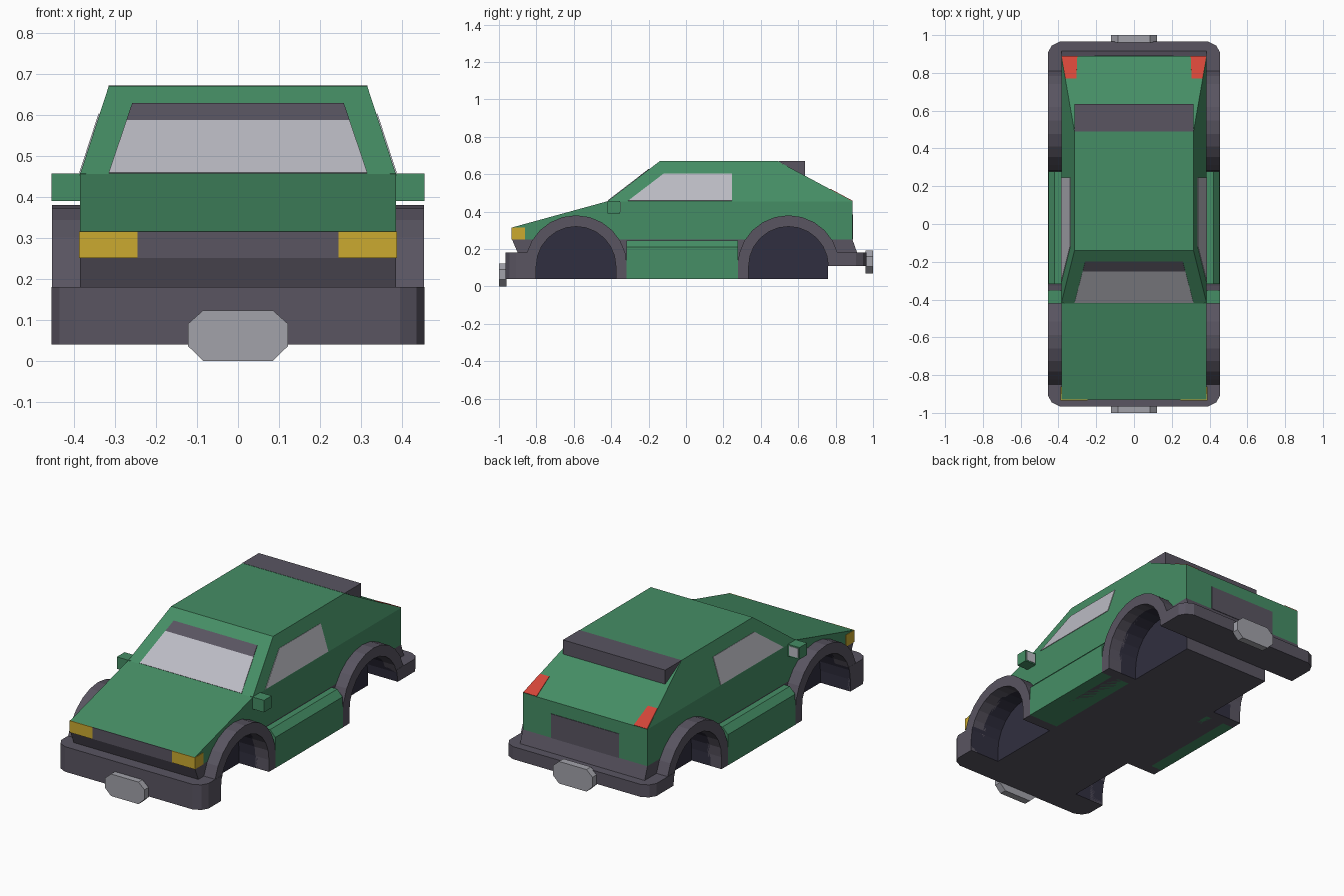
import bpy, bmesh, math
from mathutils import Vector

if "Cube" in bpy.data.objects:
    bpy.data.objects.remove(bpy.data.objects["Cube"])


def material(name, rgb):
    m = bpy.data.materials.new(name)
    m.diffuse_color = (*rgb, 1)
    m.use_nodes = True
    m.node_tree.nodes["Principled BSDF"].inputs["Base Color"].default_value = m.diffuse_color
    return m


GREEN = material("green_paint", (0.06, 0.27, 0.13))
TRIM = material("dark_trim", (0.10, 0.09, 0.12))
WELL = material("well_dark", (0.03, 0.028, 0.05))
GLASS = material("glass", (0.50, 0.50, 0.55))
AMBER = material("amber", (0.60, 0.40, 0.03))
RED = material("red", (0.65, 0.06, 0.04))
PLATE = material("plate_grey", (0.36, 0.36, 0.40))


def loft(name, a, b, mat):
    """Closed solid between two matching loops of points."""
    bm = bmesh.new()
    va = [bm.verts.new(p) for p in a]
    vb = [bm.verts.new(p) for p in b]
    bm.faces.new(va)
    bm.faces.new(vb[::-1])
    n = len(a)
    for i in range(n):
        j = (i + 1) % n
        bm.faces.new((va[j], va[i], vb[i], vb[j]))
    bmesh.ops.recalc_face_normals(bm, faces=bm.faces)
    me = bpy.data.meshes.new(name)
    bm.to_mesh(me)
    bm.free()
    me.materials.append(mat)
    ob = bpy.data.objects.new(name, me)
    bpy.context.collection.objects.link(ob)
    return ob


def prism(name, pts, axis, lo, hi, mat):
    """Extrude a 2D profile along one axis."""
    def place(p, t):
        return {"X": (t, *p), "Y": (p[0], t, p[1]), "Z": (*p, t)}[axis]
    return loft(name, [place(p, lo) for p in pts], [place(p, hi) for p in pts], mat)


def box(name, x, y, z, mat):
    pts = [(x[0], y[0]), (x[1], y[0]), (x[1], y[1]), (x[0], y[1])]
    return prism(name, pts, "Z", z[0], z[1], mat)


def panel(name, pts, mat, t=0.003):
    """Thin plate laid on a flat surface."""
    p = [Vector(q) for q in pts]
    n = (p[1] - p[0]).cross(p[2] - p[0]).normalized() * t
    return loft(name, [q - n for q in p], [q + n for q in p], mat)


def arc(cy, r):
    return [(cy - r * math.cos(math.pi * i / 12), 0.107 + r * math.sin(math.pi * i / 12))
            for i in range(13)]


def mirrored(pts, s):
    return [(s * p[0], *p[1:]) for p in pts]


# Lower body and chassis
body = prism("body", [(-0.93, 0.25), (-0.93, 0.315), (-0.42, 0.455), (0.89, 0.455), (0.89, 0.25)],
             "X", -0.385, 0.385, GREEN)
chassis = prism("chassis", [(-0.93, 0.25), (-0.90, 0.18), (-0.90, 0.04), (0.76, 0.04),
                            (0.76, 0.12), (0.90, 0.12), (0.915, 0.18), (0.89, 0.25)],
                "X", -0.385, 0.385, TRIM)

# Bumpers with chamfered corners
half = [(0.455, 0.91), (0.435, 0.945), (0.395, 0.965)]
corner = half + mirrored(half[::-1], -1)
front_bumper = prism("front_bumper", [(0.455, -0.70)] + [(x, -y) for x, y in corner] + [(-0.455, -0.70)],
                     "Z", 0.04, 0.18, TRIM)
rear_bumper = prism("rear_bumper", [(0.455, 0.72)] + corner + [(-0.455, 0.72)],
                    "Z", 0.11, 0.18, TRIM)

# Wheel wells cut out of the lower parts
WHEELS = {"front": -0.588, "rear": 0.548}
for end, cy in WHEELS.items():
    for s in (-1, 1):
        r = 0.213
        cutter = prism("well_cutter", [(cy - r, -0.1)] + arc(cy, r) + [(cy + r, -0.1)],
                       "X", s * 0.27, s * 0.6, WELL)
        cutter.hide_render = True
        for ob in (body, chassis, front_bumper if end == "front" else rear_bumper):
            mod = ob.modifiers.new("well", "BOOLEAN")
            mod.operation = "DIFFERENCE"
            mod.solver = "EXACT"
            mod.material_mode = "TRANSFER"
            mod.object = cutter
            bpy.context.view_layer.objects.active = ob
            bpy.ops.object.modifier_apply(modifier=mod.name)
        bpy.data.objects.remove(cutter)

# Cabin with sloped windscreen, sides and hatch
side = [(-0.42, 0.455, 0.385), (-0.14, 0.67, 0.315), (0.49, 0.67, 0.315), (0.89, 0.455, 0.385)]
loft("cabin", [(w, y, z) for y, z, w in side], [(-w, y, z) for y, z, w in side], GREEN)
prism("spoiler", [(0.49, 0.671), (0.635, 0.671), (0.635, 0.59)], "X", -0.316, 0.316, TRIM)


def screen_y(z):
    return -0.42 + (z - 0.455) * 0.28 / 0.215


def hatch_z(y):
    return 0.67 - (y - 0.49) * 0.215 / 0.40


def side_x(z):
    return 0.385 - (z - 0.455) * 0.07 / 0.215


# Windscreen and its dark sun strip
for name, z0, w0, z1, w1, mat in (("windscreen", 0.457, 0.315, 0.585, 0.272, GLASS),
                                  ("sun_strip", 0.585, 0.272, 0.626, 0.258, TRIM)):
    panel(name, [(-w0, screen_y(z0), z0), (w0, screen_y(z0), z0),
                 (w1, screen_y(z1), z1), (-w1, screen_y(z1), z1)], mat)

# Grille and rear panel
box("grille", (-0.246, 0.246), (-0.933, -0.90), (0.25, 0.315), TRIM)
box("rear_panel", (-0.21, 0.21), (0.87, 0.893), (0.25, 0.385), TRIM)

# Front and rear plates
for name, y, z in (("front_plate", (-1.0, -0.96), 0.0), ("rear_plate", (0.96, 1.0), 0.07)):
    q = [(0.085, 0), (0.122, 0.036), (0.122, 0.09), (0.085, 0.123)]
    pts = [(x, h + z) for x, h in q + mirrored(q[::-1], -1)]
    prism(name, pts, "Y", y[0], y[1], PLATE)

# Parts on both sides
for s, tag in ((-1, "left"), (1, "right")):
    prism(tag + "_sill", mirrored([(0.27, 0.04), (0.455, 0.04), (0.453, 0.21), (0.42, 0.245), (0.37, 0.245)], s),
          "Y", -0.317, 0.277, GREEN)
    panel(tag + "_side_window", [(s * side_x(z), y, z) for y, z in
                                 ((-0.31, 0.457), (-0.12, 0.602), (0.245, 0.602), (0.245, 0.457))], GLASS)
    box(tag + "_headlight", (s * 0.245, s * 0.388), (-0.934, -0.86), (0.25, 0.315), AMBER)
    panel(tag + "_tail_light", [(s * x, y, hatch_z(y)) for x, y in
                                ((0.383, 0.889), (0.30, 0.889), (0.305, 0.77), (0.363, 0.77))], RED)
    box(tag + "_mirror", (s * 0.37, s * 0.455), (-0.42, -0.352), (0.39, 0.457), GREEN)
    box(tag + "_mirror_glass", (s * 0.392, s * 0.448), (-0.36, -0.35), (0.397, 0.45), GLASS)
    # Wheel arch flares
    for end, cy in WHEELS.items():
        ri, ro = 0.213, 0.273
        z1 = 0.04 if end == "front" else 0.11
        pts = ([(cy - ro, 0.04)] + arc(cy, ro) + [(cy + ro, z1), (cy + ri, z1)]
               + arc(cy, ri)[::-1] + [(cy - ri, 0.04)])
        if end == "rear":
            pts = [p for p in pts if not (p[0] > cy + 0.2 and p[1] < 0.108)] + []
        prism(f"{tag}_{end}_arch", pts, "X", s * 0.37, s * 0.454, TRIM)
